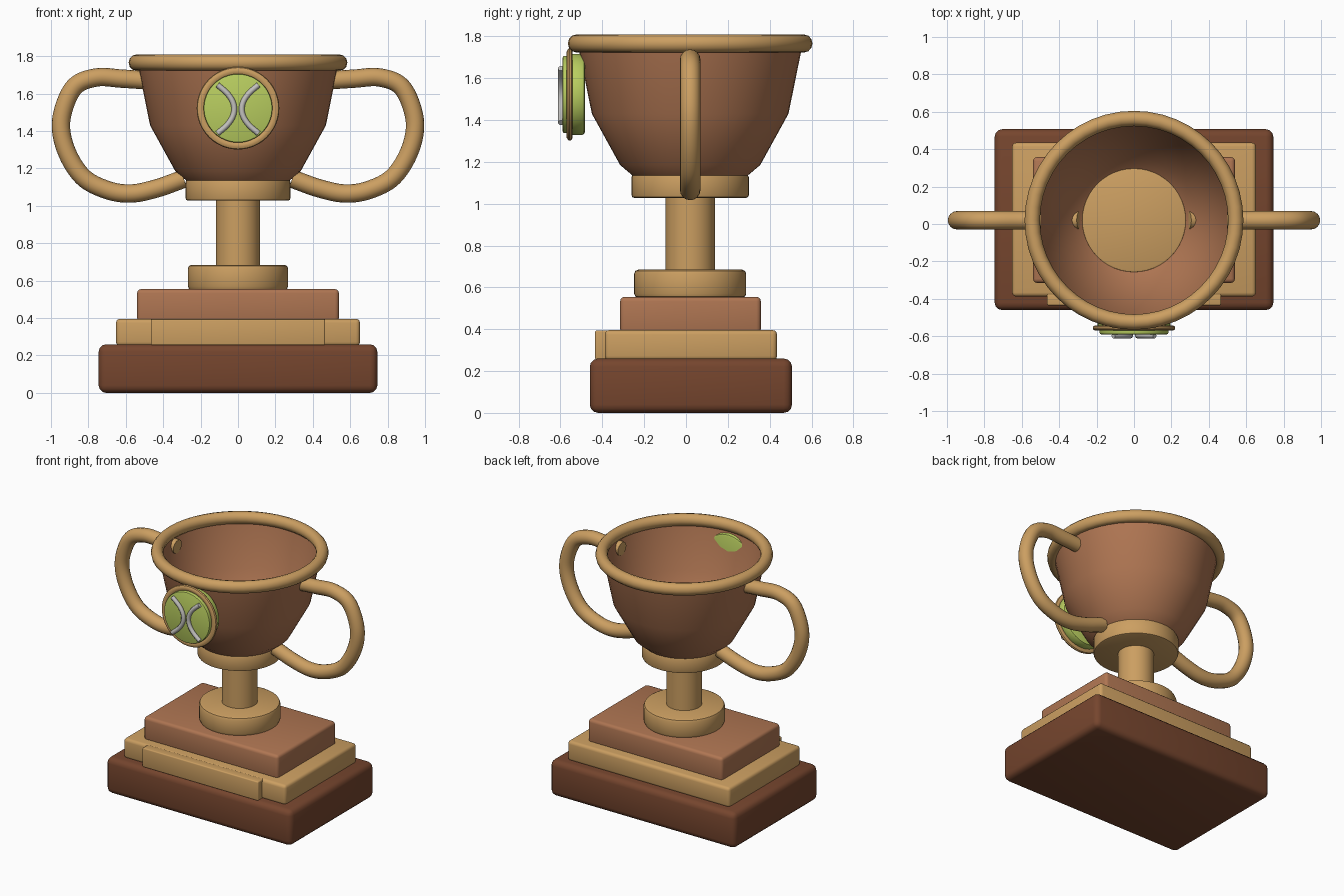
import bpy, bmesh, math
from mathutils import Vector

cube = bpy.data.objects.get("Cube")
if cube:
    bpy.data.objects.remove(cube, do_unlink=True)

CY = 0.02  # depth of the cup's axis


def material(name, rgb):
    m = bpy.data.materials.new(name)
    m.use_nodes = True
    col = (*rgb, 1)
    m.diffuse_color = col
    m.node_tree.nodes["Principled BSDF"].inputs["Base Color"].default_value = col
    return m


TAN = material("tan gold", (0.60, 0.345, 0.12))
BROWN = material("copper brown", (0.43, 0.18, 0.085))
DARK = material("dark wood", (0.18, 0.06, 0.027))
GREEN = material("ball green", (0.48, 0.61, 0.115))
GREY = material("seam grey", (0.55, 0.54, 0.52))


def finish(name, bm, mat, angle=35):
    bmesh.ops.recalc_face_normals(bm, faces=bm.faces)
    me = bpy.data.meshes.new(name)
    bm.to_mesh(me)
    bm.free()
    ob = bpy.data.objects.new(name, me)
    bpy.context.collection.objects.link(ob)
    me.materials.append(mat)
    bpy.ops.object.select_all(action='DESELECT')
    ob.select_set(True)
    bpy.context.view_layer.objects.active = ob
    bpy.ops.object.shade_smooth_by_angle(angle=math.radians(angle))
    return ob


def rounded_box(name, half_x, y0, y1, z0, z1, r, mat):
    bm = bmesh.new()
    bmesh.ops.create_cube(bm, size=1)
    for v in bm.verts:
        v.co = (v.co.x * 2 * half_x, (y0 + y1) / 2 + v.co.y * (y1 - y0),
                (z0 + z1) / 2 + v.co.z * (z1 - z0))
    bmesh.ops.bevel(bm, geom=bm.edges[:], offset=r, segments=3,
                    profile=0.5, affect='EDGES')
    return finish(name, bm, mat)


def lathe(name, profile, mat, centre=(0, CY, 0), facing_front=False,
          closed=False, caps=False, steps=48, angle=35):
    """Spin (radius, height) points; heights run along z, or along -y."""
    bm = bmesh.new()
    rings = []
    for r, h in profile:
        ring = []
        for i in range(steps):
            a = math.tau * i / steps
            p = Vector((r * math.cos(a), r * math.sin(a), h))
            if facing_front:
                p = Vector((p.x, -p.z, p.y))
            ring.append(bm.verts.new(p + Vector(centre)))
        rings.append(ring)
    pairs = list(zip(rings, rings[1:])) + ([(rings[-1], rings[0])] if closed else [])
    for a, b in pairs:
        for i in range(steps):
            j = (i + 1) % steps
            bm.faces.new((a[i], a[j], b[j], b[i]))
    if caps:
        bm.faces.new(rings[0])
        bm.faces.new(rings[-1])
    return finish(name, bm, mat, angle)


def disc_profile(r, h0, h1, b):
    """Outline of a cylinder with softened rims."""
    k = b * 0.3
    return [(r - b, h0), (r - k, h0 + k), (r, h0 + b),
            (r, h1 - b), (r - k, h1 - k), (r - b, h1)]


def oval(r, h, rx, rz, n):
    return [(r + rx * math.cos(math.tau * i / n), h + rz * math.sin(math.tau * i / n))
            for i in range(n)]


def tube(name, points, radius, mat, sides=16, per_span=8):
    """Round tube along a smooth path lying in the xz plane."""
    pts = [Vector((x, 0, z)) for x, z in points]
    pts = [2 * pts[0] - pts[1]] + pts + [2 * pts[-1] - pts[-2]]
    path = []
    for p0, p1, p2, p3 in zip(pts, pts[1:], pts[2:], pts[3:]):
        for s in range(per_span):
            t = s / per_span
            path.append(0.5 * (2 * p1 + (p2 - p0) * t + (2 * p0 - 5 * p1 + 4 * p2 - p3) * t ** 2
                               + (3 * p1 - p0 - 3 * p2 + p3) * t ** 3))
    path.append(pts[-2])
    bm = bmesh.new()
    rings = []
    side = Vector((0, 1, 0))
    for i, p in enumerate(path):
        d = (path[min(i + 1, len(path) - 1)] - path[max(i - 1, 0)]).normalized()
        n = d.cross(side)
        rings.append([bm.verts.new(p + radius * (math.cos(a) * n + math.sin(a) * side))
                      for a in (math.tau * k / sides for k in range(sides))])
    for a, b in zip(rings, rings[1:]):
        for i in range(sides):
            j = (i + 1) % sides
            bm.faces.new((a[i], a[j], b[j], b[i]))
    bm.faces.new(rings[0])
    bm.faces.new(rings[-1])
    return finish(name, bm, mat, 50)


# Stepped plinth with a plain plate on its front
rounded_box("plinth_bottom", 0.745, -0.46, 0.507, 0, 0.26, 0.04, DARK)
rounded_box("plinth_middle", 0.652, -0.388, 0.435, 0.25, 0.396, 0.022, TAN)
rounded_box("plinth_top", 0.54, -0.315, 0.358, 0.38, 0.555, 0.022, BROWN)
rounded_box("front_plate", 0.466, -0.435, -0.37, 0.255, 0.394, 0.008, TAN)

# Stem and its collars
lathe("lower_collar", disc_profile(0.268, 0.55, 0.685, 0.02), TAN, caps=True)
lathe("stem", [(0.118, 0.67), (0.118, 1.05)], TAN, caps=True)
lathe("upper_collar", disc_profile(0.28, 1.028, 1.14, 0.012), TAN, caps=True)

# Thin open bowl with a thick rim
lathe("bowl", [(0.27, 1.13), (0.335, 1.185), (0.47, 1.43), (0.538, 1.765)],
      BROWN, angle=60)
lathe("rim", oval(0.544, 1.766, 0.041, 0.043, 12), TAN, closed=True)

# Handles
HANDLE = [(0.50, 1.672), (0.62, 1.68), (0.76, 1.686), (0.88, 1.63), (0.945, 1.46),
          (0.92, 1.30), (0.83, 1.155), (0.70, 1.085), (0.57, 1.066),
          (0.43, 1.095), (0.29, 1.145)]
for label, s in (("left", 1), ("right", -1)):
    handle = tube(label + "_handle", [(s * x, z) for x, z in HANDLE], 0.049, TAN)
    handle.location.y = CY

# Round ball badge on the front of the bowl
BADGE = (0, 0, 1.522)
lathe("badge_body", disc_profile(0.194, 0.483, 0.56, 0.016), GREEN, BADGE, True, caps=True)
lathe("badge_ring", oval(0.2, 0.556, 0.021, 0.015, 10), TAN, BADGE, True, closed=True)
lathe("badge_face", disc_profile(0.184, 0.55, 0.59, 0.008), GREEN, BADGE, True, caps=True)
for label, s in (("left", 1), ("right", -1)):
    arc = [(s * (0.02 + 0.09 * (k / 3) ** 2), 1.517 + 0.13 * k / 3) for k in range(-3, 4)]
    seam = tube(label + "_seam", arc, 0.015, GREY, sides=10, per_span=4)
    seam.location.y = -0.597
